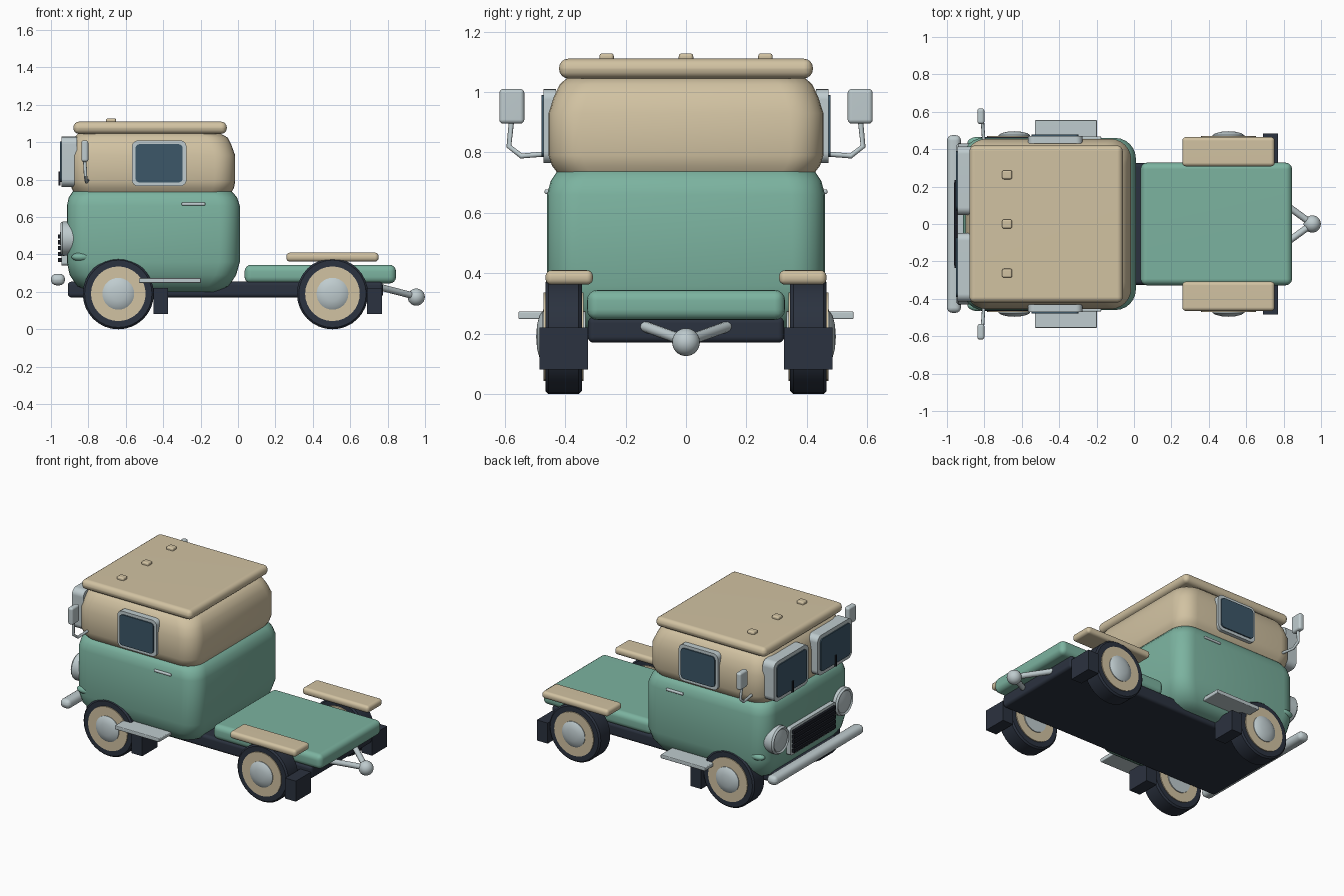
import bpy, bmesh, math
from mathutils import Vector

cube = bpy.data.objects.get("Cube")
if cube:
    bpy.data.objects.remove(cube, do_unlink=True)


def material(name, rgb):
    m = bpy.data.materials.new(name)
    m.use_nodes = True
    m.diffuse_color = (*rgb, 1)
    m.node_tree.nodes["Principled BSDF"].inputs["Base Color"].default_value = (*rgb, 1)
    return m


GREEN = material("sage_green", (0.2, 0.45, 0.35))
CREAM = material("cream", (0.64, 0.54, 0.36))
SILVER = material("silver", (0.52, 0.6, 0.62))
DARK = material("dark_rubber", (0.024, 0.032, 0.05))
GLASS = material("blue_glass", (0.045, 0.095, 0.14))
BLACK = material("black_trim", (0.01, 0.012, 0.018))


def smooth(ob):
    bpy.ops.object.select_all(action="DESELECT")
    ob.select_set(True)
    bpy.context.view_layer.objects.active = ob
    bpy.ops.object.shade_smooth_by_angle(angle=math.radians(40))


def finish(name, bm, mat):
    bmesh.ops.recalc_face_normals(bm, faces=bm.faces)
    me = bpy.data.meshes.new(name)
    bm.to_mesh(me)
    bm.free()
    me.materials.append(mat)
    ob = bpy.data.objects.new(name, me)
    bpy.context.collection.objects.link(ob)
    smooth(ob)
    return ob


def box(name, xs, ys, zs, mat, bevel=0, axis=None, segments=4):
    """Box between limits; bevels all edges, or only those along one axis."""
    bm = bmesh.new()
    bmesh.ops.create_cube(bm, size=1)
    for v in bm.verts:
        v.co = [sum(r) / 2 + c * (r[1] - r[0]) for c, r in zip(v.co, (xs, ys, zs))]
    if bevel:
        edges = [e for e in bm.edges if axis is None
                 or abs((e.verts[0].co - e.verts[1].co).normalized()[axis]) > 0.9]
        bmesh.ops.bevel(bm, geom=edges, offset=bevel, segments=segments,
                        profile=0.5, affect="EDGES")
    ob = finish(name, bm, mat)
    if bevel:
        ob.modifiers.new("even_shading", "WEIGHTED_NORMAL").keep_sharp = True
    return ob


def lathe(name, profile, loc, direction, mat, steps=32):
    """Spin (radius, offset) points about a direction through loc."""
    bm = bmesh.new()
    vs = [bm.verts.new((r, 0, t)) for r, t in profile]
    es = [bm.edges.new(p) for p in zip(vs, vs[1:])]
    bmesh.ops.spin(bm, geom=vs + es, axis=(0, 0, 1), cent=(0, 0, 0),
                   angle=math.tau, steps=steps)
    bmesh.ops.remove_doubles(bm, verts=bm.verts, dist=1e-5)
    ob = finish(name, bm, mat)
    ob.location = loc
    ob.rotation_euler = Vector(direction).to_track_quat("Z", "Y").to_euler()
    return ob


def loft(name, rings, mat, radius=0.11, corner=6):
    """Skin rounded rectangles given as (z, x0, x1, half_width)."""
    bm = bmesh.new()
    loops = []
    for z, x0, x1, hy in rings:
        loop = []
        for k, (cx, cy) in enumerate(((x1 - radius, hy - radius), (x0 + radius, hy - radius),
                                      (x0 + radius, radius - hy), (x1 - radius, radius - hy))):
            for i in range(corner + 1):
                a = (k + i / corner) * math.pi / 2
                loop.append(bm.verts.new((cx + radius * math.cos(a), cy + radius * math.sin(a), z)))
        loops.append(loop)
    for a, b in zip(loops, loops[1:]):
        for i in range(len(a)):
            j = (i + 1) % len(a)
            bm.faces.new((a[i], a[j], b[j], b[i]))
    bm.faces.new(loops[0])
    bm.faces.new(loops[-1])
    return finish(name, bm, mat)


def tube(name, points, radius, mat):
    cu = bpy.data.curves.new(name, "CURVE")
    cu.dimensions = "3D"
    cu.bevel_depth = radius
    cu.bevel_resolution = 3
    cu.use_fill_caps = True
    sp = cu.splines.new("POLY")
    sp.points.add(len(points) - 1)
    for p, co in zip(sp.points, points):
        p.co = (*co, 1)
    cu.materials.append(mat)
    ob = bpy.data.objects.new(name, cu)
    bpy.context.collection.objects.link(ob)
    bpy.ops.object.select_all(action="DESELECT")
    ob.select_set(True)
    bpy.context.view_layer.objects.active = ob
    bpy.ops.object.convert(target="MESH")
    smooth(bpy.context.view_layer.objects.active)


def ellipsoid(name, loc, size, mat):
    bm = bmesh.new()
    bmesh.ops.create_uvsphere(bm, u_segments=24, v_segments=14, radius=1)
    bmesh.ops.scale(bm, vec=size, verts=bm.verts)
    finish(name, bm, mat).location = loc


def span(s, a, b):
    return tuple(sorted((s * a, s * b)))


# Cab
loft("cab_lower_body", [(0.2, -0.8, -0.1, 0.36), (0.23, -0.86, -0.05, 0.41),
                        (0.29, -0.9, -0.01, 0.445), (0.36, -0.915, 0.01, 0.46),
                        (0.66, -0.915, 0.01, 0.46), (0.705, -0.905, -0.005, 0.448),
                        (0.735, -0.885, -0.03, 0.428), (0.745, -0.86, -0.05, 0.4)], GREEN)
loft("cab_upper_body", [(0.725, -0.875, -0.04, 0.42), (0.755, -0.89, -0.022, 0.443),
                        (0.79, -0.9, -0.015, 0.455), (0.93, -0.9, -0.015, 0.455),
                        (0.985, -0.89, -0.035, 0.437), (1.025, -0.875, -0.055, 0.418),
                        (1.05, -0.85, -0.1, 0.39)], CREAM)
box("roof_slab", (-0.88, -0.06), (-0.42, 0.42), (1.045, 1.11), CREAM, 0.03)
for i in (-1, 0, 1):
    y = i * 0.263
    box(f"roof_marker_{i + 2}", (-0.705, -0.652), (y - 0.024, y + 0.024), (1.1, 1.128), CREAM, 0.01)

# Chassis and flat bed
box("chassis", (-0.91, 0.775), (-0.325, 0.325), (0.17, 0.255), DARK, 0.02)
box("rear_bed", (0.035, 0.845), (-0.328, 0.328), (0.245, 0.345), GREEN, 0.035)

# Front bumper and grille
box("front_bumper", (-1, -0.925), (-0.475, 0.475), (0.235, 0.297), SILVER, 0.029)
box("grille_plate", (-0.945, -0.89), (-0.24, 0.24), (0.342, 0.525), SILVER, 0.015, 0)
for i in range(5):
    z = 0.371 + i * 0.0315
    box(f"grille_slat_{i + 1}", (-0.962, -0.93), (-0.222, 0.222), (z - 0.011, z + 0.011), BLACK)

# Tow hitch
ellipsoid("hitch_ball", (0.953, 0, 0.172), (0.046,) * 3, SILVER)

for s, side in ((-1, "near"), (1, "far")):
    # Wheels with mud flaps
    for x, end, flap in ((-0.64, "front", -0.413), (0.505, "rear", 0.73)):
        label = f"{end}_{side}"
        hub = (x, s * 0.405, 0.19)
        lathe(f"tyre_{label}", [(0, -0.06), (0.18, -0.06), (0.19, -0.05), (0.19, 0.05),
                                (0.18, 0.06), (0, 0.06)], hub, (0, s, 0), DARK)
        lathe(f"whitewall_{label}", [(0, -0.066), (0.146, -0.066), (0.146, 0.066), (0, 0.066)],
              hub, (0, s, 0), CREAM)
        lathe(f"hubcap_{label}", [(0, -0.072), (0.085, -0.072), (0.085, 0.07), (0.07, 0.08),
                                  (0.04, 0.088), (0, 0.091)], hub, (0, s, 0), SILVER)
        box(f"mud_flap_{label}", (flap - 0.04, flap + 0.04), span(s, 0.325, 0.485),
            (0.082, 0.22), DARK)
    box(f"rear_fender_{side}", (0.258, 0.752), span(s, 0.308, 0.465), (0.362, 0.41), CREAM, 0.02)
    box(f"side_step_{side}", (-0.53, -0.198), span(s, 0.4, 0.555), (0.248, 0.273), SILVER, 0.005)
    tube(f"hitch_arm_{side}", [(0.76, s * 0.14, 0.225), (0.953, 0, 0.175)], 0.018, SILVER)

    # Side window and door handle
    box(f"side_window_frame_{side}", (-0.568, -0.275), span(s, 0.43, 0.471), (0.765, 1.01),
        SILVER, 0.035, 1)
    box(f"side_window_glass_{side}", (-0.548, -0.296), span(s, 0.46, 0.479), (0.785, 0.99),
        GLASS, 0.022, 1)
    box(f"door_handle_{side}", (-0.302, -0.175), span(s, 0.45, 0.468), (0.662, 0.678), SILVER, 0.006)

    # Windscreen pane and wiper
    box(f"windscreen_frame_{side}", (-0.945, -0.86), span(s, 0.048, 0.415), (0.762, 1.03),
        SILVER, 0.04, 0)
    box(f"windscreen_glass_{side}", (-0.952, -0.93), span(s, 0.073, 0.39), (0.787, 1.005),
        GLASS, 0.025, 0)
    box(f"wiper_{side}", (-0.96, -0.948), span(s, 0.222, 0.234), (0.77, 0.845), BLACK)

    # Headlight and corner lamp
    lathe(f"headlight_{side}", [(0, -0.05), (0.09, -0.05), (0.092, 0.025), (0.082, 0.037),
                                (0.072, 0.03), (0.04, 0.038), (0, 0.041)],
          (-0.912, s * 0.34, 0.485), (-1, 0, 0), SILVER)
    ellipsoid(f"corner_lamp_{side}", (-0.838, s * 0.435, 0.387), (0.052, 0.03, 0.024), GREEN)

    # Wing mirror
    box(f"mirror_{side}", (-0.838, -0.8), span(s, 0.535, 0.618), (0.895, 1.01), SILVER, 0.014)
    tube(f"mirror_arm_{side}", [(-0.82, s * 0.577, 0.91), (-0.815, s * 0.586, 0.82),
                                (-0.81, s * 0.545, 0.788), (-0.803, s * 0.44, 0.797)], 0.009, SILVER)
